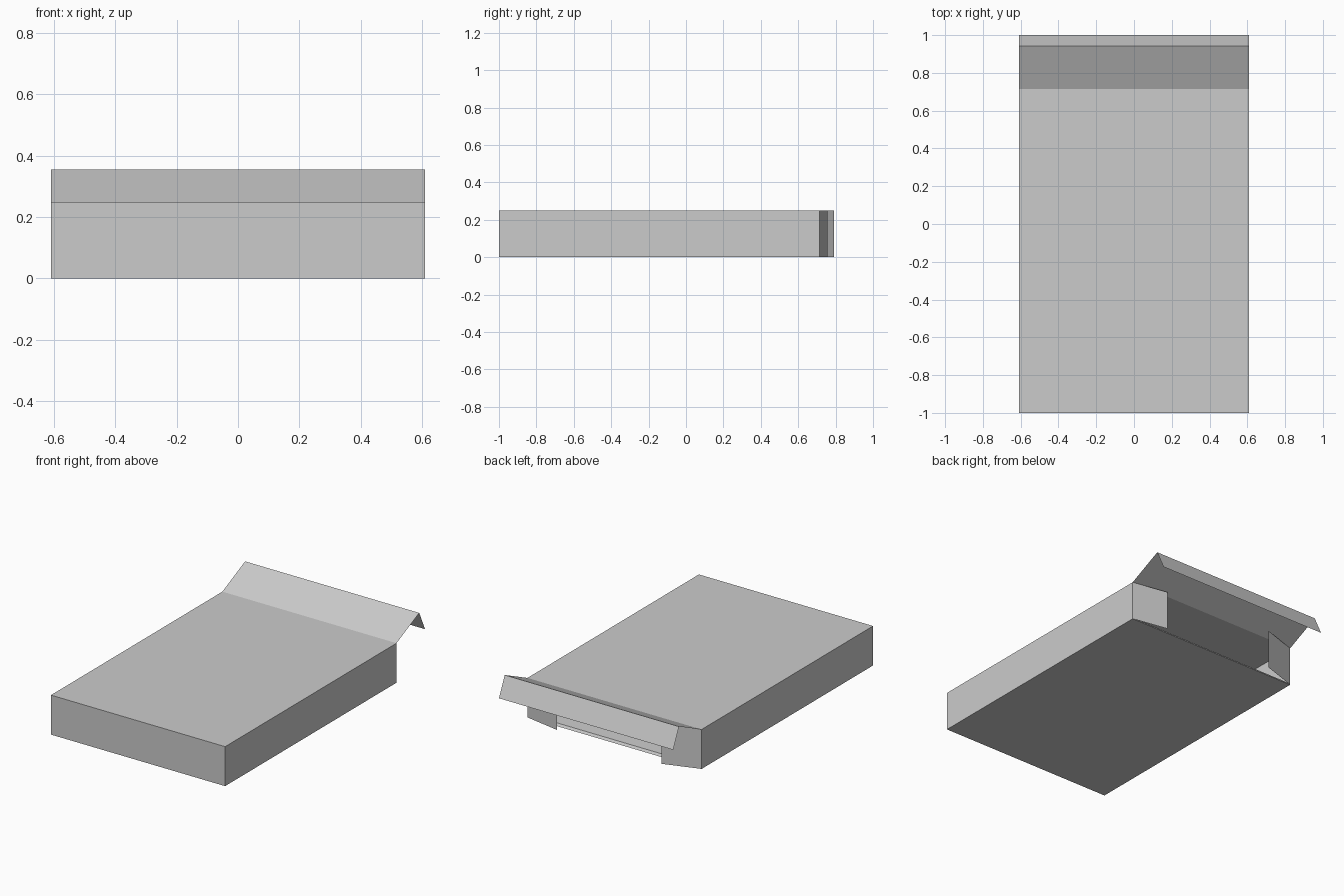
import bpy

cube = bpy.data.objects.get("Cube")
if cube:
    bpy.data.objects.remove(cube, do_unlink=True)

card = bpy.data.materials.new("grey card")
card.use_nodes = True
card.diffuse_color = (0.6, 0.6, 0.6, 1)
card.node_tree.nodes["Principled BSDF"].inputs["Base Color"].default_value = (0.6, 0.6, 0.6, 1)

W, H = 0.61, 0.25          # half width and height of the carton
FRONT, BACK = -1.0, 0.715  # closed end and open end


def sheet(name, path, sweep):
    """Folded card: an open path of points swept along a vector."""
    n = len(path)
    verts = list(path) + [tuple(a + b for a, b in zip(p, sweep)) for p in path]
    faces = [(i, i + 1, n + i + 1, n + i) for i in range(n - 1)]
    mesh = bpy.data.meshes.new(name)
    mesh.from_pydata(verts, [], faces)
    mesh.materials.append(card)
    obj = bpy.data.objects.new(name, mesh)
    bpy.context.collection.objects.link(obj)
    return obj


def across(name, profile, half=W):
    """Sheet with a (y, z) profile running across the width."""
    return sheet(name, [(-half, y, z) for y, z in profile], (2 * half, 0, 0))


# Carton: bottom, closed front and top, then the two side walls
across("carton_wrap", [(BACK, 0), (FRONT, 0), (FRONT, H), (BACK, H)])
for side, x in (("left", W), ("right", -W)):
    sheet(side + "_wall", [(x, FRONT, 0), (x, BACK, 0)], (0, 0, H))

# Raised lid with its bent tuck edge
across("lid_flap", [(BACK, H), (0.942, 0.355), (1.0, 0.23)])

# Side flaps folded inwards by different amounts
sheet("left_dust_flap", [(W, BACK, 0), (0.375, 0.757, 0)], (0, 0, H))
sheet("right_dust_flap", [(-W, BACK, 0), (-0.38, 0.79, 0)], (0, 0, H))

# Low flap folded back onto the carton floor
across("floor_flap", [(BACK, 0), (0.705, 0.015), (0.5, 0.02)], W - 0.01)
